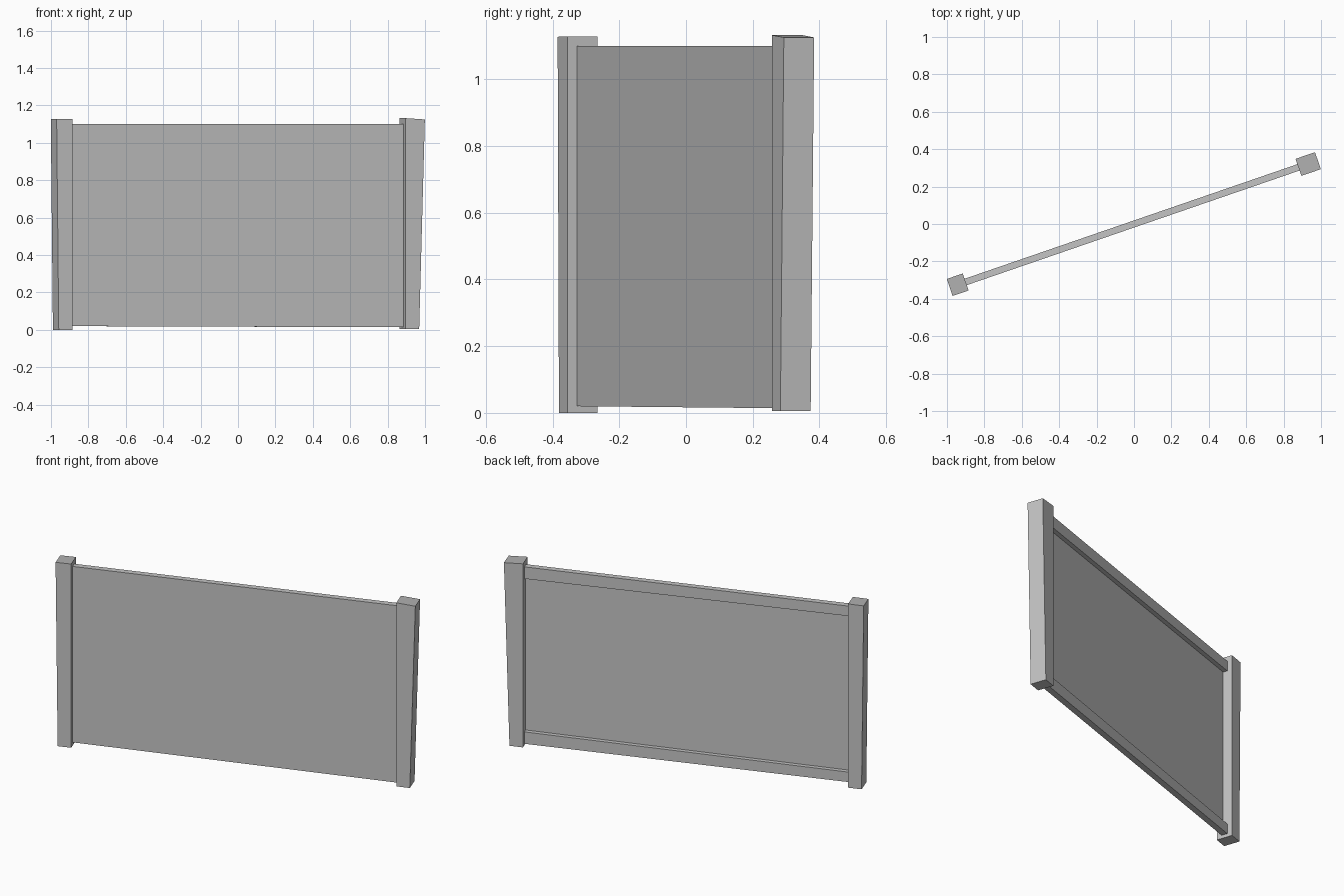
import bpy
import bmesh
from math import radians
from mathutils import Matrix

if "Cube" in bpy.data.objects:
    bpy.data.objects.remove(bpy.data.objects["Cube"], do_unlink=True)


def make_material(name, value):
    mat = bpy.data.materials.new(name)
    mat.use_nodes = True
    colour = (value, value, value, 1)
    mat.diffuse_color = colour
    mat.node_tree.nodes["Principled BSDF"].inputs["Base Color"].default_value = colour
    return mat


grey = make_material("light grey", 0.55)
cap_grey = make_material("post cap grey", 0.44)

# The whole panel stands turned about the vertical axis
TURN = Matrix.Rotation(radians(19), 4, "Z")
LEFT_END, RIGHT_END = -0.952, 0.93
FRONT, BACK, SHEET = -0.018, 0.018, 0.01


def block(name, bottom_x, top_x, y, low_z, high_z, capped=False):
    """Six-sided block; each pair gives the values at the -x and +x ends."""
    bm = bmesh.new()
    bmesh.ops.create_cube(bm, size=1)
    for v in bm.verts:
        end, side, up = (int(c > 0) for c in v.co)
        x = (top_x if up else bottom_x)[end]
        z = (high_z if up else low_z)[end]
        v.co = (x, y[side], z)
    bm.normal_update()
    for f in bm.faces:
        f.material_index = int(capped and f.normal.z > 0.9)
    bm.transform(TURN)
    mesh = bpy.data.meshes.new(name)
    bm.to_mesh(mesh)
    bm.free()
    mesh.materials.append(grey)
    if capped:
        mesh.materials.append(cap_grey)
    obj = bpy.data.objects.new(name, mesh)
    bpy.context.collection.objects.link(obj)
    return obj


# Posts, tapering towards the foot on their outer faces
post_y = (-0.048, 0.048)
block("right_post", (-1.03, LEFT_END), (-1.042, LEFT_END), post_y,
      (0, 0), (1.127, 1.128), capped=True)
block("left_post", (RIGHT_END, 1.008), (RIGHT_END, 1.04), post_y,
      (0.005, 0.005), (1.132, 1.125), capped=True)

# Thin front sheet between the posts
span = (LEFT_END, RIGHT_END)
bottom, top = (0.02, 0.014), (1.1, 1.1)
block("front_sheet", span, span, (FRONT, FRONT + SHEET), bottom, top)

# Rails behind the sheet, a little deeper at the +x end
rail_y = (FRONT + SHEET, BACK)
rail_height = (0.061, 0.073)
block("bottom_rail", span, span, rail_y, bottom,
      [z + h for z, h in zip(bottom, rail_height)])
block("top_rail", span, span, rail_y,
      [z - h for z, h in zip(top, rail_height)], top)
